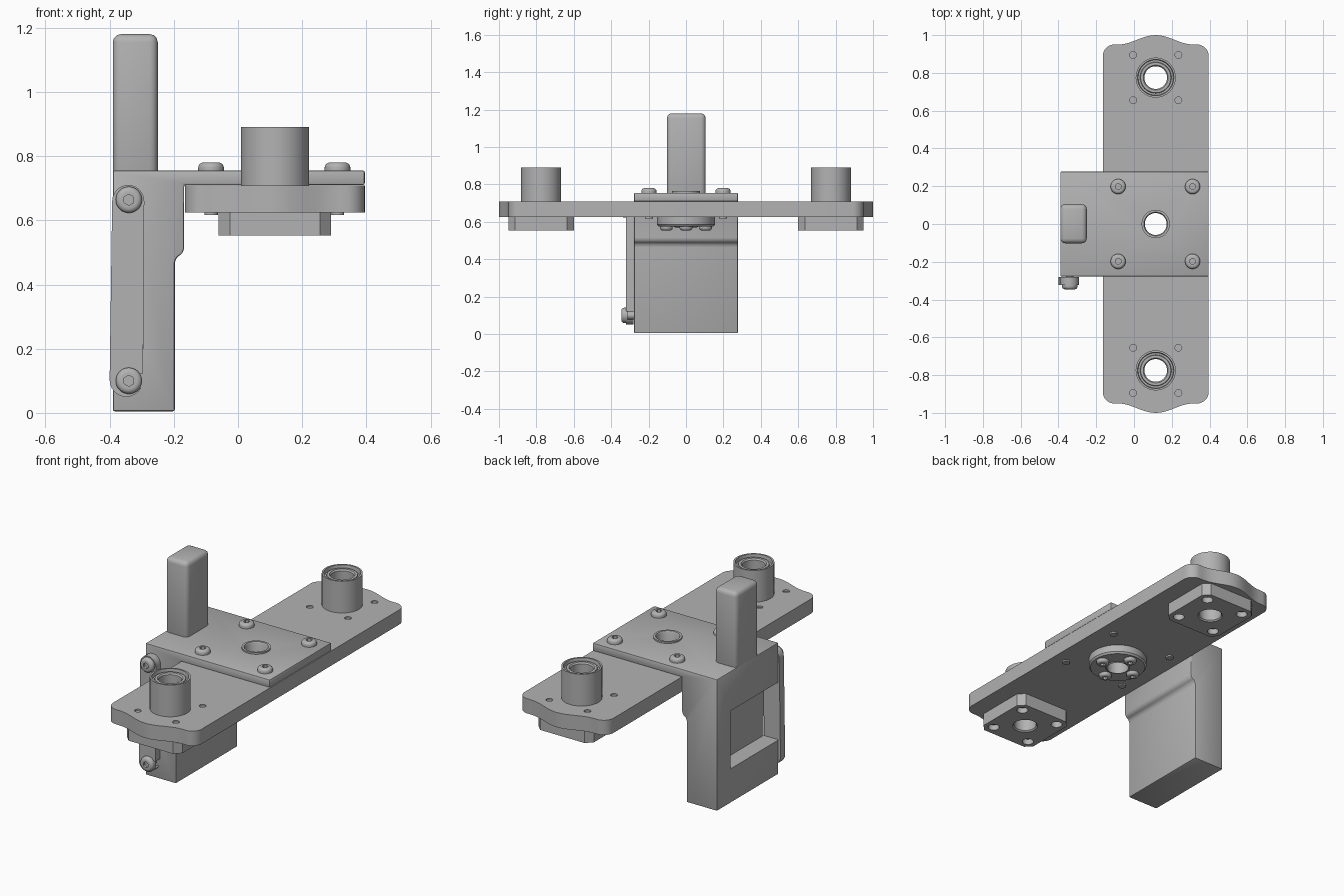
import bpy, bmesh, math
from mathutils import Matrix, Vector

cube = bpy.data.objects.get("Cube")
if cube:
    bpy.data.objects.remove(cube, do_unlink=True)

grey = bpy.data.materials.new("machined grey")
grey.use_nodes = True
GREY = (0.45, 0.45, 0.45, 1)
grey.diffuse_color = GREY
grey.node_tree.nodes["Principled BSDF"].inputs["Base Color"].default_value = GREY

CX = 0.115          # centre line of the long plate
END_Y = 0.775       # distance of the end bushings from the middle


def make(name, bm):
    bmesh.ops.recalc_face_normals(bm, faces=bm.faces)
    mesh = bpy.data.meshes.new(name)
    bm.to_mesh(mesh)
    bm.free()
    mesh.materials.append(grey)
    obj = bpy.data.objects.new(name, mesh)
    bpy.context.collection.objects.link(obj)
    return obj


def prism(name, pts, lo, hi, axis="Z", bevel=0.0, segments=3):
    """Extrude a 2D outline along Z (x,y points) or along Y (x,z points)."""
    bm = bmesh.new()
    place = (lambda a, b: (a, b, lo)) if axis == "Z" else (lambda a, b: (a, lo, b))
    face = bm.faces.new([bm.verts.new(place(a, b)) for a, b in pts])
    moved = bmesh.ops.extrude_face_region(bm, geom=[face])["geom"]
    step = Vector((0, 0, hi - lo) if axis == "Z" else (0, hi - lo, 0))
    bmesh.ops.translate(bm, vec=step, verts=[g for g in moved if isinstance(g, bmesh.types.BMVert)])
    if bevel:
        bmesh.ops.bevel(bm, geom=bm.edges[:], offset=bevel, segments=segments,
                        profile=0.5, affect="EDGES", clamp_overlap=True)
    return make(name, bm)


def box(name, x, y, z, bevel=0.0):
    return prism(name, [(x[0], y[0]), (x[1], y[0]), (x[1], y[1]), (x[0], y[1])], *z, bevel=bevel)


def lathe(name, profile, at, turn=None, sides=48):
    """Revolve a closed (radius, height) profile around Z, then turn and place it."""
    bm = bmesh.new()
    rings = []
    for i in range(sides):
        a = 2 * math.pi * i / sides
        rings.append([bm.verts.new((r * math.cos(a), r * math.sin(a), h)) for r, h in profile])
    n = len(profile)
    for i in range(sides):
        a, b = rings[i], rings[(i + 1) % sides]
        for j in range(n):
            bm.faces.new((a[j], b[j], b[(j + 1) % n], a[(j + 1) % n]))
    bmesh.ops.remove_doubles(bm, verts=bm.verts, dist=1e-5)
    move = Matrix.Translation(at) @ (turn or Matrix())
    bmesh.ops.transform(bm, matrix=move, verts=bm.verts)
    return make(name, bm)


def rod(name, r, at, lo, hi, turn=None, sides=32):
    bm = bmesh.new()
    bmesh.ops.create_cone(bm, cap_ends=True, segments=sides, radius1=r, radius2=r, depth=hi - lo,
                          matrix=Matrix.Translation(at) @ (turn or Matrix())
                          @ Matrix.Translation((0, 0, (lo + hi) / 2)))
    return make(name, bm)


def cut(obj, *cutters):
    for c in cutters:
        mod = obj.modifiers.new("cut", "BOOLEAN")
        mod.operation, mod.solver, mod.object = "DIFFERENCE", "EXACT", c
        bpy.context.view_layer.update()
        mesh = bpy.data.meshes.new_from_object(obj.evaluated_get(bpy.context.evaluated_depsgraph_get()))
        obj.modifiers.clear()
        obj.data = mesh
        bpy.data.objects.remove(c, do_unlink=True)


def arc(cx, cy, r, a0, a1, n=8):
    return [(cx + r * math.cos(math.radians(a0 + (a1 - a0) * i / n)),
             cy + r * math.sin(math.radians(a0 + (a1 - a0) * i / n))) for i in range(n + 1)]


def screw(name, at, r=0.04, height=0.025, turn=None):
    """Button head with a hexagonal socket."""
    dome = [(r * 0.6 + r * 0.4 * math.cos(t), height * (0.35 + 0.65 * math.sin(t)))
            for t in (i * math.pi / 10 for i in range(6))]
    head = lathe(name, [(r, -0.01)] + dome + [(0, height), (0, -0.01)], at, turn, 32)
    cut(head, rod("socket", r * 0.42, at, height * 0.4, height + 0.02, turn, 6))


# Angled main bracket with a side pocket
bracket = prism("main_bracket", [(-0.39, 0.005), (-0.197, 0.005), (-0.197, 0.47), (-0.19, 0.485),
                                 (-0.175, 0.495), (-0.168, 0.51), (-0.168, 0.71), (0.395, 0.71),
                                 (0.395, 0.755), (-0.39, 0.755)], -0.278, 0.278, "Y", 0.006, 2)
cut(bracket, box("pocket", (-0.5, -0.295), (-0.4, 0.156), (0.2, 0.53)),
    rod("hole", 0.07, (CX, 0, 0), 0.6, 0.9, sides=48))
box("upright_post", (-0.39, -0.25), (-0.102, 0.105), (0.73, 1.18), 0.025)

# Long plate with a wavy bulge at each end
HALF, EDGE = 0.28, 0.95
wave = [(CX + 0.2 * t / 10, EDGE + 0.025 * (1 + math.cos(math.pi * t / 10))) for t in range(10, -11, -1)]
top = arc(CX + HALF - 0.06, EDGE - 0.06, 0.06, 0, 90) + wave + arc(CX - HALF + 0.06, EDGE - 0.06, 0.06, 90, 180)
plate = prism("long_plate", top + [(x, -y) for x, y in reversed(top)], 0.625, 0.709)
cut(plate, rod("hole", 0.07, (CX, 0, 0), 0.5, 0.8, sides=48))

# End bushings with square chamfered flanges
corners = [(a, b) for a in (-1, 1) for b in (-1, 1)]
for side, label in ((-1, "front"), (1, "back")):
    y = side * END_Y
    cut(plate, rod("hole", 0.1, (CX, y, 0), 0.5, 0.8, sides=48))
    s, c = 0.175, 0.14
    outline = [(s, -c), (s, c), (c, s), (-c, s), (-s, c), (-s, -c), (-c, -s), (c, -s)]
    flange = prism(label + "_flange", [(CX + a, y + b) for a, b in outline], 0.553, 0.625)
    cut(flange, rod("hole", 0.1, (CX, y, 0), 0.5, 0.8, sides=48))
    lathe(label + "_bushing", [(0.06, 0.56), (0.06, 0.872), (0.066, 0.88), (0.08, 0.88), (0.083, 0.868),
                               (0.093, 0.868), (0.096, 0.89), (0.106, 0.89), (0.106, 0.7), (0.1, 0.7),
                               (0.1, 0.553), (0.067, 0.553)], (CX, y, 0))
    for a, b in corners:
        spot = (CX + 0.12 * a, y + 0.12 * b, 0)
        cut(plate, rod("dimple", 0.018, spot, 0.7, 0.8, sides=20))
        cut(flange, rod("counterbore", 0.03, spot, 0.5, 0.585, sides=24))
        cut(flange, rod("bore", 0.016, spot, 0.5, 0.61, sides=20))

# Central bushing with its round flange under the plate
lathe("centre_bushing", [(0.058, 0.57), (0.058, 0.755), (0.063, 0.764), (0.075, 0.764), (0.075, 0.71),
                         (0.07, 0.7), (0.07, 0.626), (0.155, 0.626), (0.155, 0.585), (0.147, 0.575),
                         (0.065, 0.575)], (CX, 0, 0))
flip = Matrix.Rotation(math.pi, 4, "X")
for i in range(4):
    a = i * math.pi / 2
    screw("centre_flange_screw", (CX + 0.105 * math.cos(a), 0.105 * math.sin(a), 0.576), 0.034, 0.022, flip)

# Screws joining bracket and plate, with tips showing underneath
for a, b in corners:
    spot = (CX - 0.002 + 0.197 * a, 0.198 * b, 0.755)
    screw("plate_screw", spot)
    rod("plate_screw_tip", 0.021, (spot[0], spot[1], 0), 0.617, 0.64, sides=24)

# Swinging latch strap, hooked over its lower screw
forward = Matrix.Rotation(math.pi / 2, 4, "X")
strap = prism("latch_strap", arc(-0.342, 0.66, 0.05, 0, 180, 12) + arc(-0.348, 0.102, 0.052, 180, 360, 12),
              -0.322, -0.28, "Y")
cut(strap, box("notch", (-0.345, -0.25), (-0.4, -0.2), (0.078, 0.122)))
for z in (0.1, 0.664):
    screw("latch_screw", (-0.34, -0.322, z), 0.041, 0.024, forward)
    rod("latch_screw_shank", 0.021, (-0.34, 0, z), 0.27, 0.33, forward, 24)

# Smooth round surfaces, keep hard edges
bpy.ops.object.select_all(action="DESELECT")
for obj in bpy.context.scene.objects:
    if obj.type == "MESH":
        obj.select_set(True)
        bpy.context.view_layer.objects.active = obj
bpy.ops.object.shade_smooth_by_angle(angle=math.radians(35))
